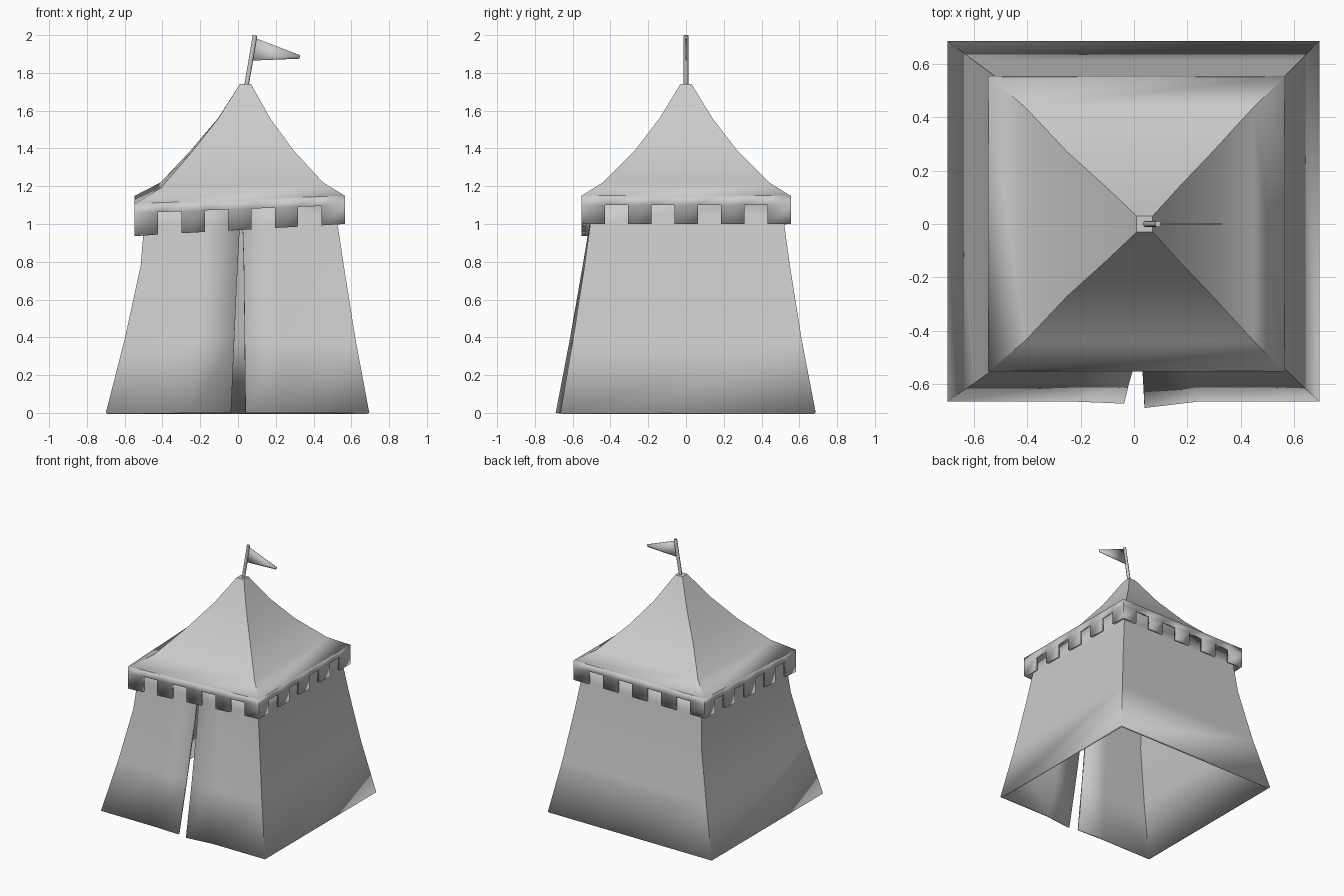
import bpy, bmesh
from mathutils import Vector

if "Cube" in bpy.data.objects:
    bpy.data.objects.remove(bpy.data.objects["Cube"])


def loft(name, rows, closed, thickness, skip=None, cap=False):
    """Skin counter-clockwise rows of points from bottom to top, then thicken inward."""
    bm = bmesh.new()
    grid = [[bm.verts.new(p) for p in row] for row in rows]
    n = len(rows[0])
    for k in range(len(rows) - 1):
        for i in range(n if closed else n - 1):
            if skip and skip(k, i):
                continue
            j = (i + 1) % n
            bm.faces.new((grid[k][i], grid[k][j], grid[k + 1][j], grid[k + 1][i]))
    if cap:
        bm.faces.new(grid[-1])
    bmesh.ops.delete(bm, geom=[v for v in bm.verts if not v.link_faces], context='VERTS')
    me = bpy.data.meshes.new(name)
    bm.to_mesh(me)
    bm.free()
    ob = bpy.data.objects.new(name, me)
    bpy.context.collection.objects.link(ob)
    mod = ob.modifiers.new("cloth", 'SOLIDIFY')
    mod.thickness = thickness
    mod.offset = -1
    mod.use_even_offset = True
    bpy.ops.object.select_all(action='DESELECT')
    ob.select_set(True)
    bpy.context.view_layer.objects.active = ob
    bpy.ops.object.shade_smooth_by_angle(angle=0.5)
    return ob


# walls: z, left, right, front, back, slit left x, slit right x, flap bulge
levels = [
    (0.00, -0.70, 0.695, -0.665, 0.687, -0.037, 0.040, 0.025),
    (0.39, -0.60, 0.622, -0.598, 0.612, -0.020, 0.036, 0.017),
    (0.78, -0.515, 0.560, -0.537, 0.550, -0.002, 0.031, 0.010),
    (1.00, -0.497, 0.527, -0.507, 0.520, 0.010, 0.024, 0.003),
    (1.13, -0.485, 0.515, -0.495, 0.505, 0.016, 0.020, 0.000),
]
rows = []
for z, l, r, f, b, sl, sr, bulge in levels:
    rows.append([(sr, f - bulge, z), (r * 0.36, f, z), (r, f, z), (r, b, z),
                 (l, b, z), (l, f, z), (l * 0.36, f, z), (sl, f - bulge * 0.35, z)])
loft("tent_walls", rows, False, 0.015)

# roof: z, centre x, half width, half depth, sag of the front left corner
rows = []
for z, c, hx, hy, sag in [(1.15, 0.01, 0.555, 0.552, 0.042), (1.22, 0.02, 0.43, 0.44, 0.03),
                          (1.39, 0.022, 0.272, 0.27, 0.015), (1.56, 0.032, 0.138, 0.14, 0.003),
                          (1.74, 0.04, 0.03, 0.03, 0)]:
    rows.append([(c - hx, -hy, z - sag), (c + hx, -hy, z), (c + hx, hy, z), (c - hx, hy, z)])
loft("roof", rows, True, 0.012, cap=True)

# valance: nine steps per side, every second one left open at the bottom
corners = [Vector((-0.547, -0.553)), Vector((0.566, -0.553)),
           Vector((0.566, 0.555)), Vector((-0.547, 0.555))]
rows = []
for z, sag in [(1.00, 0.063), (1.10, 0.042), (1.15, 0.042)]:
    row = []
    for s in range(4):
        for i in range(9):
            p = corners[s].lerp(corners[(s + 1) % 4], i / 9)
            w = (0.566 - p.x) / 1.113 * (0.555 - p.y) / 1.108
            row.append((p.x, p.y, z - sag * w))
    rows.append(row)
loft("valance", rows, True, 0.02, skip=lambda k, i: k == 0 and (i % 9) % 2 == 1)

# leaning flag pole
a, b = Vector((0.043, 0, 1.72)), Vector((0.09, 0, 1.998))
bpy.ops.mesh.primitive_cylinder_add(vertices=8, radius=0.012, depth=(b - a).length,
                                    location=(a + b) / 2,
                                    rotation=(b - a).to_track_quat('Z', 'Y').to_euler())
bpy.context.object.name = "flag_pole"
bpy.ops.object.shade_smooth_by_angle(angle=0.9)

# pennant
loft("pennant", [[(0.075, -0.002, 1.865), (0.325, -0.002, 1.875)],
                 [(0.09, -0.002, 1.985), (0.33, -0.002, 1.893)]], False, 0.004)
